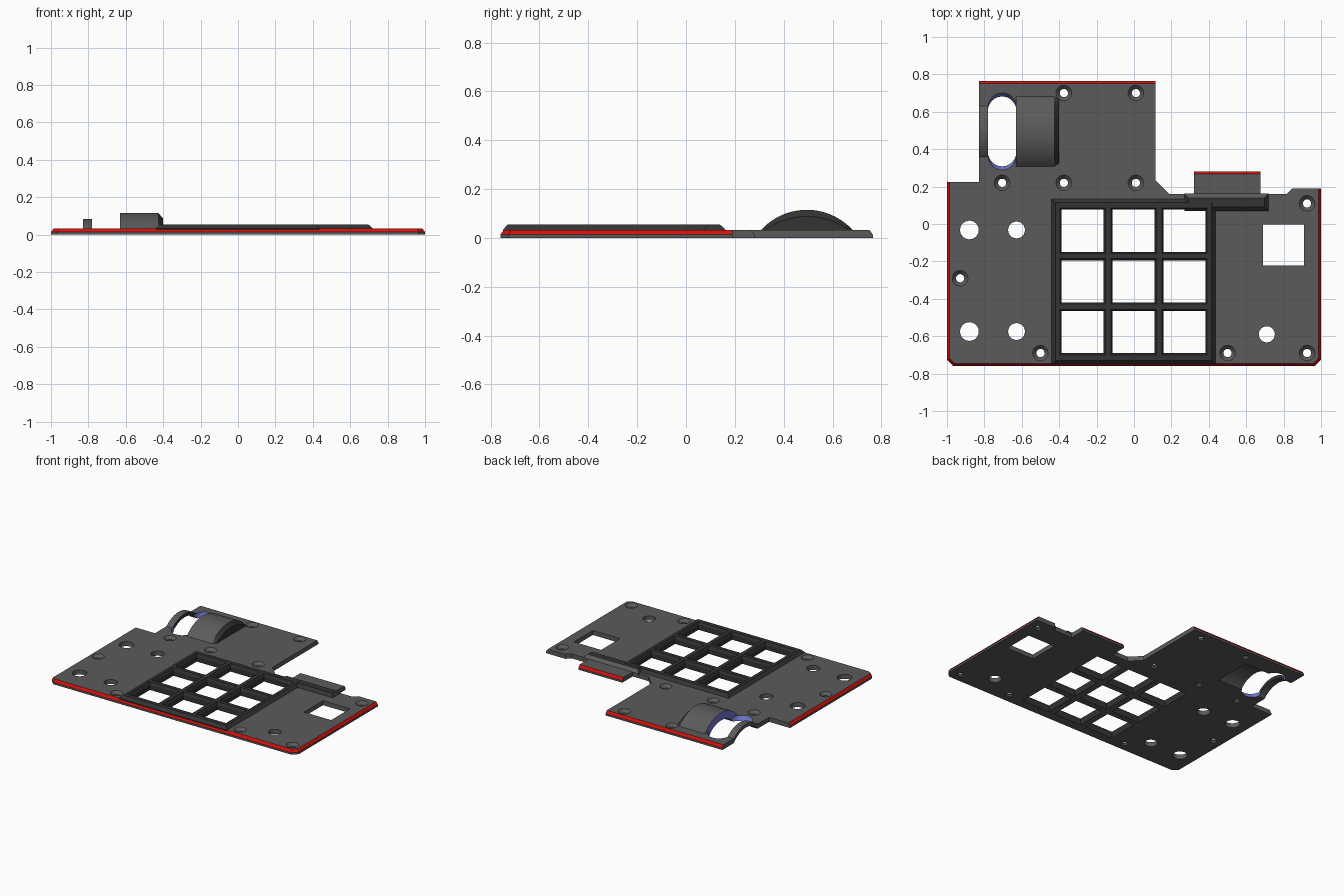
import bpy, bmesh, math
from mathutils import Vector

if "Cube" in bpy.data.objects:
    bpy.data.objects.remove(bpy.data.objects["Cube"])

def material(name, rgb):
    m = bpy.data.materials.new(name)
    m.diffuse_color = (*rgb, 1)
    m.use_nodes = True
    m.node_tree.nodes["Principled BSDF"].inputs["Base Color"].default_value = m.diffuse_color
    return m

MATS = [material("dark grey", (0.105, 0.105, 0.105)),
        material("charcoal", (0.033, 0.033, 0.033)),
        material("red", (0.62, 0.006, 0.004)),
        material("blue", (0.16, 0.19, 0.62))]
GREY, CHARCOAL, RED, BLUE = range(4)
TOP = 0.033

def loft(name, rings, mat=GREY, rule=None):
    """Skin a list of equal-length rings and cap both ends."""
    bm = bmesh.new()
    vs = [[bm.verts.new(p) for p in r] for r in rings]
    n = len(vs[0])
    for a, b in zip(vs, vs[1:]):
        for i in range(n):
            j = (i + 1) % n
            bm.faces.new((a[i], a[j], b[j], b[i]))
    bm.faces.new(vs[0][::-1])
    bm.faces.new(vs[-1])
    bmesh.ops.recalc_face_normals(bm, faces=bm.faces)
    for f in bm.faces:
        f.material_index = rule(f) if rule else mat
    me = bpy.data.meshes.new(name)
    bm.to_mesh(me)
    bm.free()
    ob = bpy.data.objects.new(name, me)
    bpy.context.collection.objects.link(ob)
    for m in MATS:
        me.materials.append(m)
    return ob

def rect(x0, x1, y0, y1, z, d=0):
    return [(x0 + d, y0 + d, z), (x1 - d, y0 + d, z), (x1 - d, y1 - d, z), (x0 + d, y1 - d, z)]

def circle(x, y, z, r, n=24):
    return [(x + r * math.cos(2 * math.pi * i / n), y + r * math.sin(2 * math.pi * i / n), z) for i in range(n)]

def inset(points, dist):
    """Move each edge of a CCW outline inward by its own distance."""
    n, out = len(points), []
    P = [Vector(p) for p in points]
    nrm = []
    for i in range(n):
        d = (P[(i + 1) % n] - P[i]).normalized()
        nrm.append(Vector((-d.y, d.x)))
    for i in range(n):
        a, b = nrm[i - 1], nrm[i]
        ca, cb = a.dot(P[i]) + dist[i - 1], b.dot(P[i]) + dist[i]
        det = a.x * b.y - a.y * b.x
        out.append(((ca * b.y - cb * a.y) / det, (a.x * cb - b.x * ca) / det))
    return out

# Base plate outline, counter-clockwise; flag marks edges with a red chamfer
outline = [(-0.965, -0.76, 1), (0.965, -0.76, 1), (1, -0.725, 1), (1, 0.19, 0),
           (0.845, 0.19, 0), (0.815, 0.16, 0), (0.675, 0.16, 0), (0.675, 0.28, 1),
           (0.32, 0.28, 0), (0.32, 0.16, 0), (0.19, 0.16, 0), (0.115, 0.235, 0),
           (0.115, 0.765, 1), (-0.83, 0.765, 0), (-0.83, 0.225, 0), (-1, 0.225, 1),
           (-1, -0.725, 1)]
pts = [p[:2] for p in outline]
top_pts = inset(pts, [0.014 * p[2] for p in outline])
plate = loft("base_plate",
             [[(x, y, 0) for x, y in pts], [(x, y, 0.014) for x, y in pts],
              [(x, y, TOP) for x, y in top_pts]],
             rule=lambda f: RED if 0.1 < f.normal.z < 0.95 else GREY)

# Raised key frame and the connector ridge beside it
frame = loft("key_frame", [rect(-0.44, 0.435, -0.75, 0.135, 0.02),
                           rect(-0.44, 0.435, -0.75, 0.135, TOP),
                           rect(-0.44, 0.435, -0.75, 0.135, 0.055, 0.02)], CHARCOAL)
ridge = loft("connector_ridge", [rect(0.27, 0.72, 0.07, 0.162, 0.02),
                                 rect(0.27, 0.72, 0.07, 0.162, TOP),
                                 rect(0.27, 0.72, 0.07, 0.162, 0.054, 0.022)],
             rule=lambda f: GREY if f.normal.y > 0.1 else CHARCOAL)

# Arched wheel covers, lofted along x from (x, half width, peak) stations
YC = 0.495

def arch(name, stations, n=28):
    rings = []
    for x, w, peak in stations:
        h = peak - TOP
        r = (w * w + h * h) / (2 * h)
        a = math.asin(w / r)
        ring = [(x, YC + r * math.sin(a - 2 * a * i / n), peak - r + r * math.cos(a - 2 * a * i / n))
                for i in range(n + 1)]
        rings.append([(x, YC + w, 0.02)] + ring + [(x, YC - w, 0.02)])
    return loft(name, rings, rule=lambda f: CHARCOAL if f.normal.x > 0.3 else GREY)

wheel_cover = arch("wheel_cover", [(-0.63, 0.187, 0.115), (-0.425, 0.187, 0.115), (-0.402, 0.17, 0.088)])
wheel_rim = arch("wheel_rim", [(-0.83, 0.137, 0.085), (-0.78, 0.137, 0.085)])

# Cutters
cuts_plate, cuts_frame = [], []

# Key windows: straight below, flared at the top
for x in (-0.275, -0.0025, 0.27):
    for y in (-0.578, -0.307, -0.036):
        h = 0.113
        c = loft("key_cutter", [rect(x - h, x + h, y - h, y + h, -0.05),
                                rect(x - h, x + h, y - h, y + h, 0.036),
                                rect(x - h, x + h, y - h, y + h, 0.056, -0.009),
                                rect(x - h, x + h, y - h, y + h, 0.1, -0.009)], CHARCOAL)
        cuts_frame.append(c)
        cuts_plate.append(c)

# Countersunk screw holes
for x, y in ((-0.375, 0.7), (0.01, 0.7), (-0.705, 0.22), (-0.375, 0.22), (0.01, 0.22),
             (0.925, 0.11), (-0.93, -0.29), (-0.5, -0.69), (0.5, -0.69), (0.925, -0.69)):
    cuts_plate.append(loft("screw_cutter", [circle(x, y, -0.05, 0.022), circle(x, y, 0.012, 0.022),
                                            circle(x, y, TOP, 0.042), circle(x, y, 0.1, 0.042)]))

# Plain round holes and the display window
for x, y, r in ((-0.88, -0.032, 0.05), (-0.628, -0.032, 0.045), (-0.88, -0.575, 0.05),
                (-0.628, -0.575, 0.045), (0.71, -0.59, 0.043)):
    cuts_plate.append(loft("hole_cutter", [circle(x, y, -0.05, r), circle(x, y, 0.1, r)]))
cuts_plate.append(loft("window_cutter", [rect(0.69, 0.91, -0.222, -0.003, -0.05),
                                         rect(0.69, 0.91, -0.222, -0.003, 0.1)]))

# Hollow under the wheel covers, open at the left edge
def ring_x(x, r, n=64):
    return [(x, YC + r * math.cos(2 * math.pi * i / n), -0.13 + r * math.sin(2 * math.pi * i / n)) for i in range(n)]

hollow = loft("hollow_cutter", [ring_x(-0.9, 0.19), ring_x(-0.435, 0.19)])

# Wheel slot with rounded, flared ends
def slot_ring(z, half, n=12):
    out = []
    for s in (1, -1):
        for i in range(n + 1):
            a = math.pi * i / n
            out.append((-0.705 + s * 0.075 * math.cos(a),
                        YC + s * (half - 0.075 + 0.075 * math.sin(a)), z))
    return out

slot = loft("slot_cutter", [slot_ring(-0.05, 0.187), slot_ring(0.0, 0.187),
                            slot_ring(TOP, 0.206), slot_ring(0.2, 0.206)], BLUE)
cuts_plate += [hollow, slot]

def cut(ob, cutters):
    bpy.context.view_layer.objects.active = ob
    for c in cutters:
        m = ob.modifiers.new("cut", "BOOLEAN")
        m.operation, m.solver, m.object = "DIFFERENCE", "EXACT", c
        bpy.ops.object.modifier_apply(modifier=m.name)

cut(plate, cuts_plate)
cut(frame, cuts_frame)
cut(wheel_cover, [hollow])
cut(wheel_rim, [hollow])
for c in set(cuts_plate + cuts_frame):
    bpy.data.objects.remove(c)

# The slot-facing ends of the covers are blue inside
for p in wheel_cover.data.polygons:
    if p.normal.x < -0.9 and p.center.x < -0.6:
        p.material_index = BLUE

# Smooth the round parts
for ob in (plate, wheel_cover, wheel_rim):
    bpy.ops.object.select_all(action="DESELECT")
    ob.select_set(True)
    bpy.context.view_layer.objects.active = ob
    bpy.ops.object.shade_smooth_by_angle(angle=math.radians(30))
